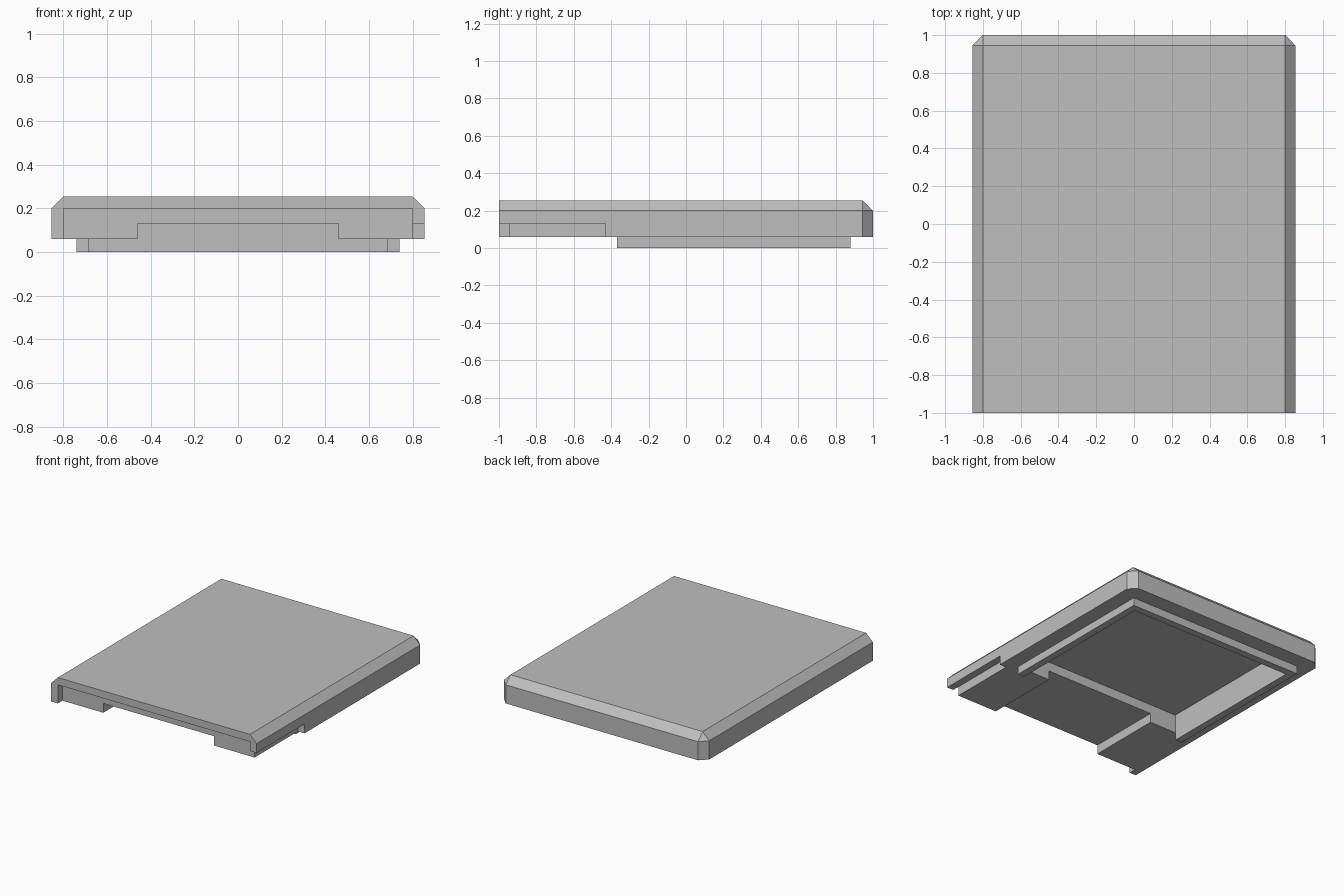
import bpy, bmesh

cube = bpy.data.objects.get("Cube")
if cube:
    bpy.data.objects.remove(cube, do_unlink=True)

# Main sizes
W, L, BASE, TOP, T = 0.855, 1.0, 0.06, 0.255, 0.055
CEILING = TOP - T

grey = bpy.data.materials.new("plain_grey")
grey.use_nodes = True
grey.diffuse_color = (0.52, 0.52, 0.52, 1)
grey.node_tree.nodes["Principled BSDF"].inputs["Base Color"].default_value = grey.diffuse_color


def add_object(name, bm):
    mesh = bpy.data.meshes.new(name)
    bmesh.ops.recalc_face_normals(bm, faces=bm.faces[:])
    bm.to_mesh(mesh)
    bm.free()
    mesh.materials.append(grey)
    obj = bpy.data.objects.new(name, mesh)
    bpy.context.collection.objects.link(obj)
    return obj


def box_bmesh(x, y, z):
    bm = bmesh.new()
    bmesh.ops.create_cube(bm, size=1)
    for v in bm.verts:
        v.co = [r[0] if c < 0 else r[1] for c, r in zip(v.co, (x, y, z))]
    return bm


def cut(target, x, y, z):
    cutter = add_object("cutter", box_bmesh(x, y, z))
    cutter.hide_render = True
    mod = target.modifiers.new("cut", "BOOLEAN")
    mod.operation, mod.solver, mod.object = "DIFFERENCE", "EXACT", cutter
    bpy.context.view_layer.objects.active = target
    bpy.ops.object.modifier_apply(modifier=mod.name)
    bpy.data.objects.remove(cutter, do_unlink=True)


# Cover block, chamfered along the top sides, top back and back corners
bm = box_bmesh((-W, W), (-L, L), (BASE, TOP))


def is_chamfered(edge):
    a, b = (v.co for v in edge.verts)
    mid = (a + b) / 2
    on_side, on_back, on_top = abs(mid.x) > W - 0.01, mid.y > L - 0.01, mid.z > TOP - 0.01
    return on_side + on_back + on_top == 2


bmesh.ops.bevel(bm, geom=[e for e in bm.edges if is_chamfered(e)],
                offset=T, offset_type="OFFSET", segments=1, affect="EDGES")
cover = add_object("cover", bm)

# Underside pocket, front channel, front recess and side notch
inner, block_back = 0.685, -0.37
cut(cover, (-inner, inner), (block_back, 0.825), (-0.1, CEILING))
cut(cover, (-0.46, 0.46), (-1.1, block_back + 0.1), (-0.1, 0.13))
cut(cover, (-W + T, W - T), (-1.1, -L + T), (-0.1, CEILING))
cut(cover, (W - T, 1.0), (-1.1, -0.43), (-0.1, 0.13))

# U-shaped locating rib below the cover, open to the front
outer, back = inner + T, 0.88
outline = [(outer, block_back), (outer, back), (-outer, back), (-outer, block_back),
           (-inner, block_back), (-inner, back - T), (inner, back - T), (inner, block_back)]
bm = bmesh.new()
face = bm.faces.new([bm.verts.new((x, y, 0)) for x, y in outline])
ext = bmesh.ops.extrude_face_region(bm, geom=[face])
bmesh.ops.translate(bm, vec=(0, 0, BASE),
                    verts=[g for g in ext["geom"] if isinstance(g, bmesh.types.BMVert)])
if not face.is_valid or len(bm.faces) < len(outline) + 2:
    bmesh.ops.contextual_create(bm, geom=[e for e in bm.edges if e.is_boundary])
add_object("locating_rib", bm)
